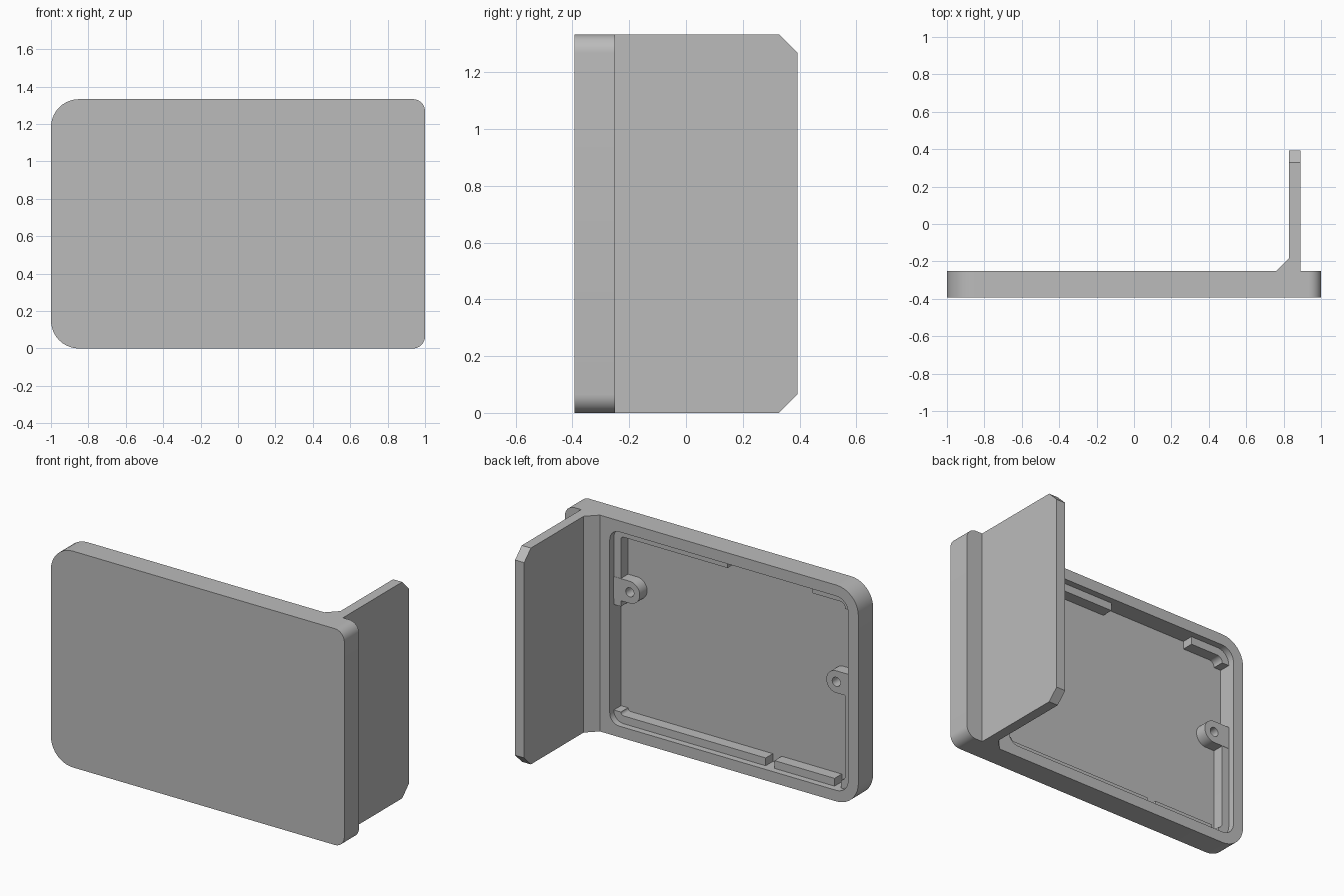
import bpy, bmesh, math
from mathutils import Vector

cube = bpy.data.objects.get("Cube")
if cube:
    bpy.data.objects.remove(cube, do_unlink=True)

grey = bpy.data.materials.new("light grey")
grey.use_nodes = True
grey.diffuse_color = (0.5, 0.5, 0.5, 1)
grey.node_tree.nodes["Principled BSDF"].inputs["Base Color"].default_value = (0.5, 0.5, 0.5, 1)

HEIGHT = 1.333
FRONT, FLOOR, LEDGE, BACK = -0.393, -0.36, -0.29, -0.25
P_X0, P_X1, P_Z0, P_Z1 = -0.93, 0.695, 0.068, HEIGHT - 0.068   # pocket opening
LIP = 0.048                                                   # ledge width


def prism(name, points, offset):
    """Extrude a closed planar outline by an offset vector."""
    bm = bmesh.new()
    face = bm.faces.new([bm.verts.new(p) for p in points])
    res = bmesh.ops.extrude_face_region(bm, geom=[face])
    verts = [g for g in res["geom"] if isinstance(g, bmesh.types.BMVert)]
    bmesh.ops.translate(bm, verts=verts, vec=Vector(offset))
    bmesh.ops.recalc_face_normals(bm, faces=bm.faces)
    mesh = bpy.data.meshes.new(name)
    bm.to_mesh(mesh)
    bm.free()
    mesh.materials.append(grey)
    ob = bpy.data.objects.new(name, mesh)
    bpy.context.collection.objects.link(ob)
    return ob


def slab(name, outline, y0, y1):
    return prism(name, [(x, y0, z) for x, z in outline], (0, y1 - y0, 0))


def arc(cx, cz, r, a0, a1, n=10):
    angles = [math.radians(a0 + (a1 - a0) * i / n) for i in range(n + 1)]
    return [(cx + r * math.cos(a), cz + r * math.sin(a)) for a in angles]


def rounded(x0, x1, z0, z1, r0, r1):
    """Rectangle with radius r0 on the x0 side and r1 on the x1 side."""
    return (arc(x1 - r1, z1 - r1, r1, 0, 90) + arc(x0 + r0, z1 - r0, r0, 90, 180)
            + arc(x0 + r0, z0 + r0, r0, 180, 270) + arc(x1 - r1, z0 + r1, r1, 270, 360))


def rect(x0, x1, z0, z1):
    return [(x0, z0), (x1, z0), (x1, z1), (x0, z1)]


def cut(target, cutter):
    mod = target.modifiers.new("cut", "BOOLEAN")
    mod.operation = "DIFFERENCE"
    mod.solver = "EXACT"
    mod.object = cutter
    bpy.context.view_layer.objects.active = target
    bpy.ops.object.modifier_apply(modifier=mod.name)
    bpy.data.objects.remove(cutter, do_unlink=True)


# Panel with a shallow pocket, then a deeper one that leaves a ledge around it
panel = slab("panel", rounded(-1, 1, 0, HEIGHT, 0.15, 0.065), FRONT, BACK)
cut(panel, slab("pocket_cutter", rounded(P_X0, P_X1, P_Z0, P_Z1, 0.08, 0.065), LEDGE, 0))
cut(panel, slab("floor_cutter", rounded(P_X0 + LIP, P_X1 - LIP, P_Z0 + LIP, P_Z1 - LIP,
                                        0.035, 0.02), FLOOR, 0))

# Gaps that break the ledge into separate runs
reach = LIP + 0.02
gaps = [
    rect(-0.66, -0.08, P_Z1 - reach, P_Z1),          # top
    rect(-0.40, -0.34, P_Z0, P_Z0 + reach),          # bottom
    rect(-0.855, -0.81, P_Z0, P_Z0 + reach),
    rect(P_X1 - reach, P_X1, 0.135, 0.785),          # left side
    rect(P_X0, P_X0 + reach, 0.70, 1.18),            # right side
]
for outline in gaps:
    cut(panel, slab("gap_cutter", outline, FLOOR, 0))

# Screw lugs reaching in from the two side walls
for name, x, z, wall in (("left_lug", 0.585, 0.89, P_X1), ("right_lug", -0.823, 0.715, P_X0)):
    r = 0.068
    if wall > x:
        outline = arc(x, z, r, 90, 270, 20) + [(wall + 0.01, z - r), (wall + 0.01, z + r)]
    else:
        outline = arc(x, z, r, -90, 90, 20) + [(wall - 0.01, z + r), (wall - 0.01, z - r)]
    lug = slab(name, outline, FLOOR - 0.01, LEDGE + 0.002)
    cut(lug, slab("hole_cutter", arc(x, z, 0.028, 0, 342, 19), FLOOR, 0))

# Flange standing off the back, with clipped outer corners
c, tip = 0.065, 0.393
flange_outline = [(BACK - 0.01, 0), (tip - c, 0), (tip, c), (tip, HEIGHT - c),
                  (tip - c, HEIGHT), (BACK - 0.01, HEIGHT)]
prism("flange", [(0.828, y, z) for y, z in flange_outline], (0.062, 0, 0))

# Sloped brace in the corner between panel and flange
prism("brace", [(0.763, BACK, 0), (0.829, BACK, 0), (0.829, BACK + 0.066, 0)], (0, 0, HEIGHT))

# Smooth the round corners, keep edges sharp
for ob in bpy.context.scene.objects:
    ob.select_set(ob.type == "MESH")
bpy.context.view_layer.objects.active = panel
bpy.ops.object.shade_smooth_by_angle(angle=math.radians(30))
